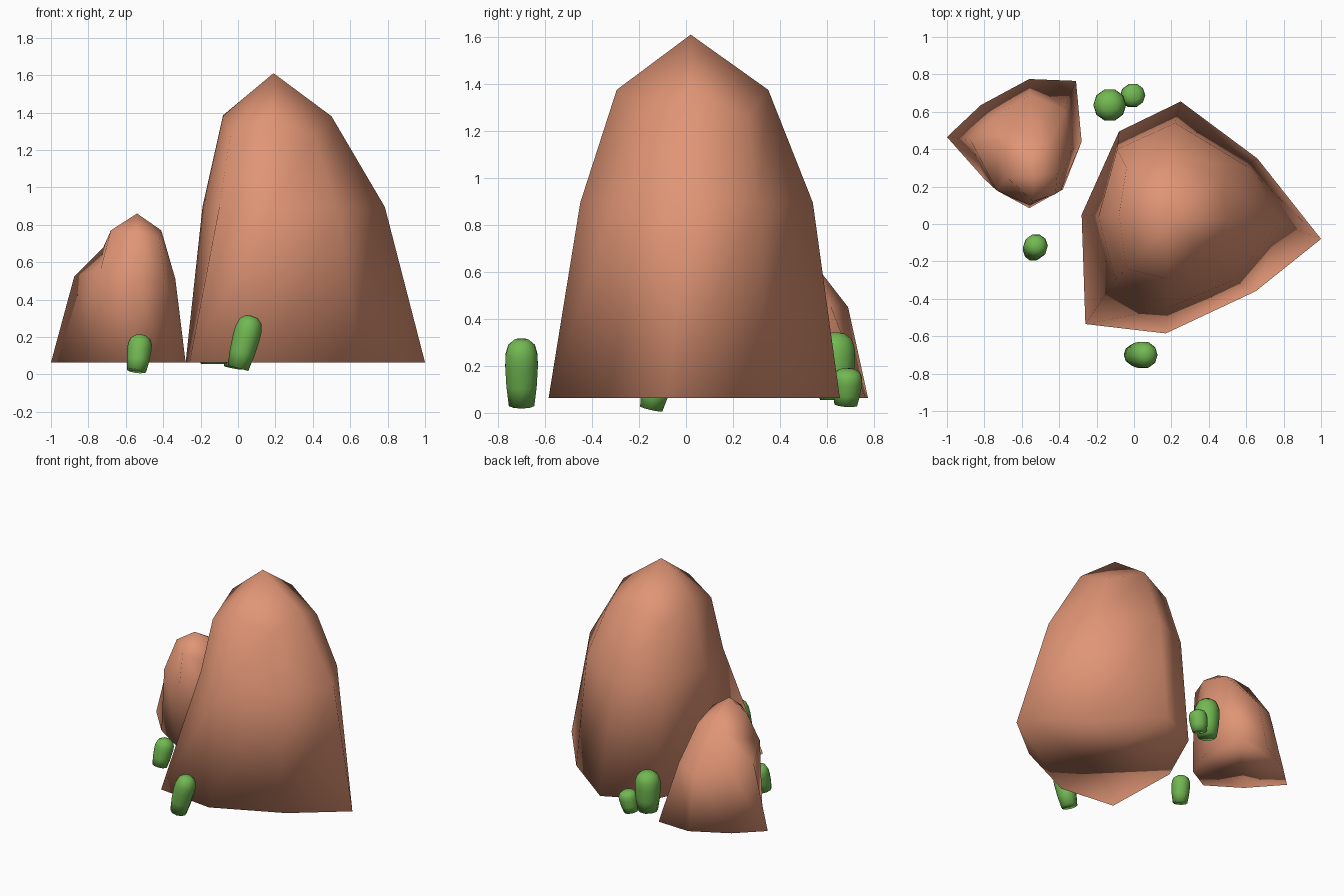
import bpy
import bmesh
from math import cos, sin, tau
from mathutils import Vector

if "Cube" in bpy.data.objects:
    bpy.data.objects.remove(bpy.data.objects["Cube"], do_unlink=True)


def make_material(name, color):
    mat = bpy.data.materials.new(name)
    mat.use_nodes = True
    mat.diffuse_color = (*color, 1)
    mat.node_tree.nodes["Principled BSDF"].inputs["Base Color"].default_value = (*color, 1)
    return mat


def loft(name, rings, tip, mat):
    """Skin stacked rings, close the bottom and finish in a point."""
    bm = bmesh.new()
    loops = [[bm.verts.new(p) for p in ring] for ring in rings]
    top = bm.verts.new(tip)
    count = len(loops[0])
    bm.faces.new(loops[0])
    for i in range(count):
        j = (i + 1) % count
        for low, high in zip(loops, loops[1:]):
            bm.faces.new((low[i], low[j], high[j], high[i]))
        bm.faces.new((loops[-1][i], loops[-1][j], top))
    bmesh.ops.recalc_face_normals(bm, faces=bm.faces)
    for face in bm.faces:
        face.smooth = True
    mesh = bpy.data.meshes.new(name)
    bm.to_mesh(mesh)
    bm.free()
    mesh.materials.append(mat)
    obj = bpy.data.objects.new(name, mesh)
    bpy.context.collection.objects.link(obj)
    return obj


def level(points, z):
    return [(x, y, z) for x, y in points]


terracotta = make_material("terracotta_rock", (0.745, 0.30, 0.178))
green = make_material("cactus_green", (0.168, 0.479, 0.084))
GROUND = 0.063

# Large rock: foot, waist and shoulder rings
foot = [(-0.26, -0.535), (0.17, -0.585), (0.65, -0.36), (1.0, -0.08),
        (0.66, 0.35), (0.25, 0.655), (-0.08, 0.495), (-0.28, 0.05)]
waist = [(-0.1, -0.295), (0.18, -0.45), (0.53, -0.3), (0.785, 0.01),
         (0.6, 0.31), (0.22, 0.54), (-0.09, 0.4), (-0.19, 0.04)]
shoulder = [(-0.04, -0.24, 1.28), (0.18, -0.295, 1.375), (0.41, -0.18, 1.27), (0.5, 0.02, 1.38),
            (0.47, 0.26, 1.26), (0.2, 0.35, 1.375), (-0.04, 0.3, 1.28), (-0.08, 0.05, 1.385)]
loft("large_rock", [level(foot, GROUND), level(waist, 0.895), shoulder],
     (0.19, 0.02, 1.61), terracotta)

# Small rock, leaning forward with a dent on one shoulder
foot = [(-1, 0.465), (-0.82, 0.635), (-0.56, 0.775), (-0.31, 0.765),
        (-0.28, 0.44), (-0.38, 0.185), (-0.56, 0.085), (-0.8, 0.24)]
waist = [(-0.875, 0.45, 0.525), (-0.745, 0.575, 0.5), (-0.555, 0.69, 0.45), (-0.37, 0.615, 0.46),
         (-0.335, 0.39, 0.51), (-0.39, 0.18, 0.51), (-0.555, 0.1, 0.51), (-0.735, 0.18, 0.56)]
shoulder = [(-0.72, 0.45, 0.68), (-0.65, 0.47, 0.71), (-0.55, 0.43, 0.76), (-0.43, 0.48, 0.72),
            (-0.41, 0.27, 0.77), (-0.42, 0.16, 0.72), (-0.54, 0.12, 0.75), (-0.68, 0.25, 0.77)]
loft("small_rock", [level(foot, GROUND), waist, shoulder],
     (-0.54, 0.26, 0.86), terracotta)

# Cactus stubs: (radius, height) fractions swept along a leaning axis
PROFILE = [(0.78, 0), (0.93, 0.3), (1, 0.6), (0.98, 0.76), (0.82, 0.9), (0.45, 0.985)]
SIDES = 10


def cactus(name, base, tip, radius):
    base, tip = Vector(base), Vector(tip)
    axis = tip - base
    turn = Vector((0, 0, 1)).rotation_difference(axis)
    rings = []
    for r, h in PROFILE:
        ring = [Vector((cos(tau * k / SIDES), sin(tau * k / SIDES), 0)) for k in range(SIDES)]
        rings.append([base + axis * h + turn @ (p * r * radius) for p in ring])
    loft(name, rings, tip, green)


cactus("front_cactus", (0.0, -0.7, 0.033), (0.075, -0.7, 0.313), 0.073)
cactus("right_cactus", (-0.542, -0.148, 0.018), (-0.518, -0.105, 0.21), 0.065)
cactus("back_cactus", (-0.13, 0.635, 0.055), (-0.13, 0.637, 0.343), 0.088)
cactus("back_small_cactus", (-0.025, 0.68, 0.035), (0.005, 0.692, 0.188), 0.065)
